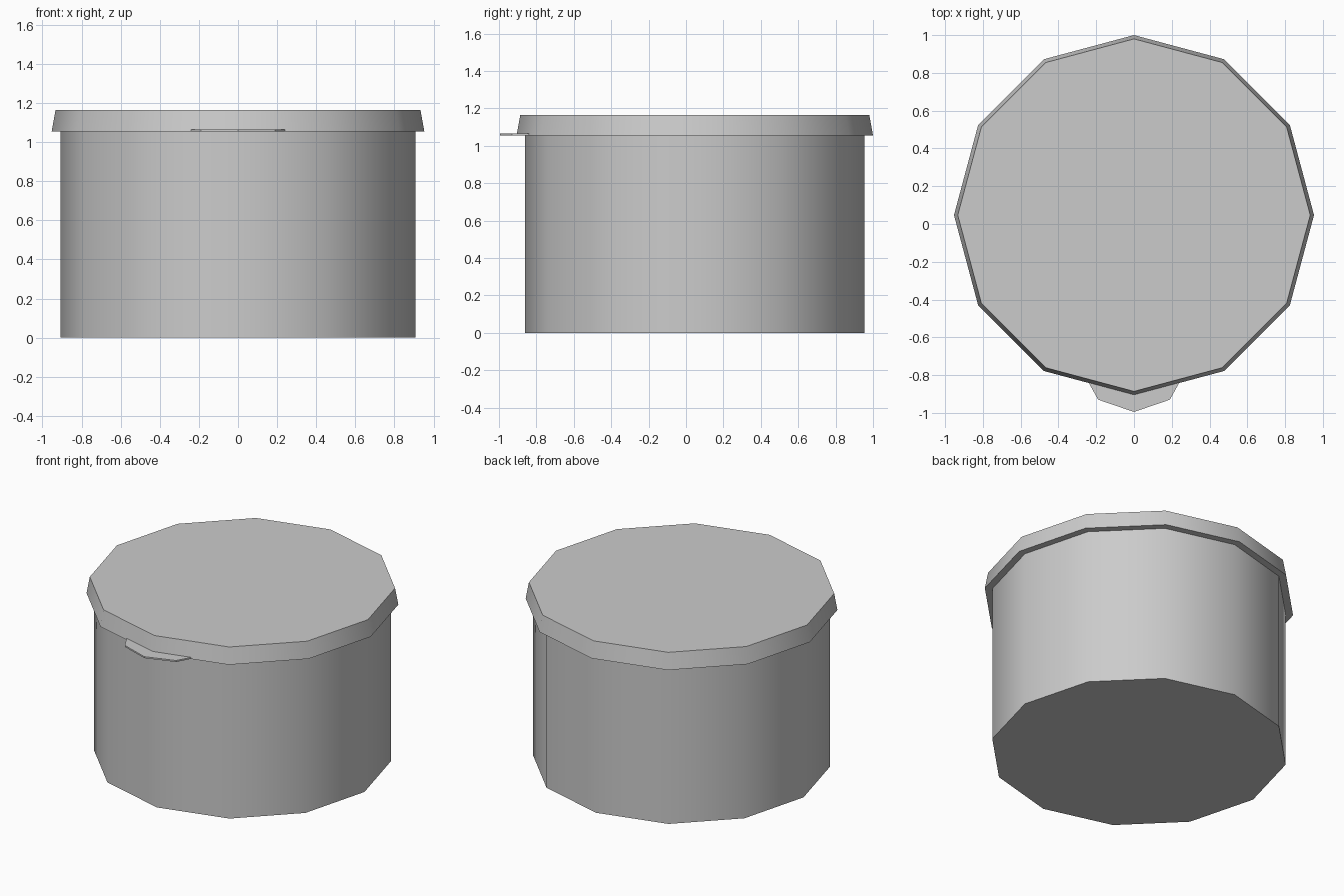
import bpy
import bmesh
import math

cube = bpy.data.objects.get("Cube")
if cube:
    bpy.data.objects.remove(cube, do_unlink=True)

SIDES = 12
CENTRE_Y = 0.047
RIM_Z, TOP_Z = 1.055, 1.165

grey = bpy.data.materials.new("plain grey")
grey.use_nodes = True
colour = (0.6, 0.6, 0.6, 1)
grey.diffuse_color = colour
grey.node_tree.nodes["Principled BSDF"].inputs["Base Color"].default_value = colour


def ring(radius, z):
    """Corners of a regular polygon with one corner towards the back."""
    step = math.tau / SIDES
    return [(radius * math.sin(i * step), CENTRE_Y + radius * math.cos(i * step), z)
            for i in range(SIDES)]


def loft(name, lower, upper, smooth=True):
    """Closed solid between two matching outlines."""
    bm = bmesh.new()
    low = [bm.verts.new(p) for p in lower]
    high = [bm.verts.new(p) for p in upper]
    bm.faces.new(low)
    bm.faces.new(high)
    for i in range(len(low)):
        j = (i + 1) % len(low)
        bm.faces.new((low[i], low[j], high[j], high[i]))
    bmesh.ops.recalc_face_normals(bm, faces=bm.faces)
    mesh = bpy.data.meshes.new(name)
    bm.to_mesh(mesh)
    bm.free()
    mesh.materials.append(grey)
    obj = bpy.data.objects.new(name, mesh)
    bpy.context.collection.objects.link(obj)
    if smooth:
        bpy.ops.object.select_all(action="DESELECT")
        obj.select_set(True)
        bpy.context.view_layer.objects.active = obj
        bpy.ops.object.shade_smooth_by_angle(angle=math.radians(40))
    return obj


# Straight-sided tub
loft("tub_body", ring(0.907, 0), ring(0.907, RIM_Z + 0.02))

# Overhanging, slightly tapered lid
loft("lid", ring(0.953, RIM_Z), ring(0.933, TOP_Z))

# Thin pull tab at the front of the lid rim
half = [(0.24, -0.84), (0.19, -0.93)]
outline = half + [(0, -0.995)] + [(-x, y) for x, y in reversed(half)]
loft("pull_tab", [(x, y, RIM_Z) for x, y in outline],
     [(x, y, RIM_Z + 0.01) for x, y in outline], smooth=False)
